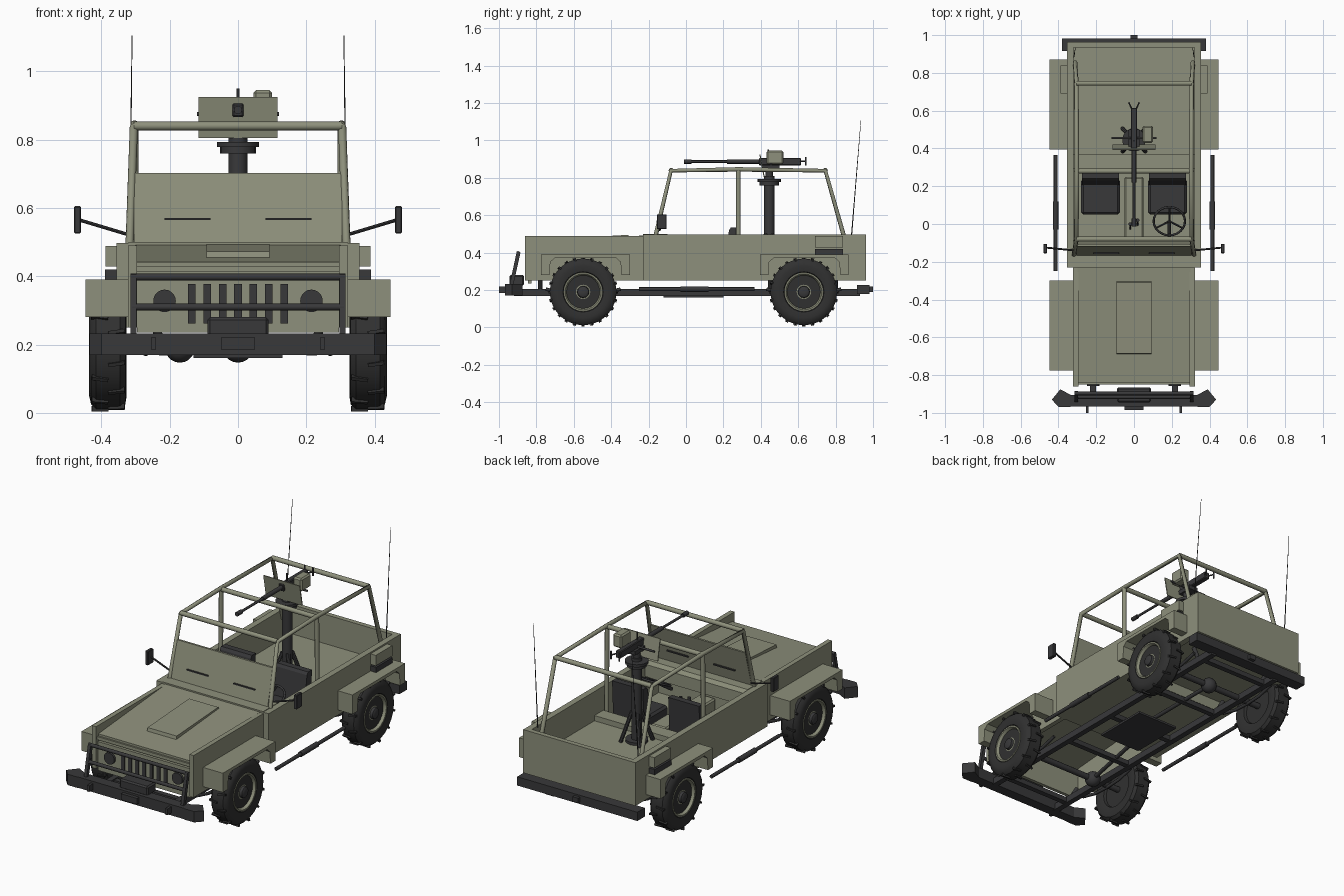
import bpy, bmesh
from math import pi, sin, cos
from mathutils import Vector, Matrix

if "Cube" in bpy.data.objects:
    bpy.data.objects.remove(bpy.data.objects["Cube"])

def mat(name, c):
    m = bpy.data.materials.new(name)
    m.diffuse_color = (*c, 1)
    m.use_nodes = True
    m.node_tree.nodes["Principled BSDF"].inputs["Base Color"].default_value = m.diffuse_color
    return m
KHAKI = mat("khaki", (0.27, 0.28, 0.2))
DARK = mat("dark_metal", (0.04, 0.04, 0.042))
RUBBER = mat("rubber", (0.03, 0.03, 0.03))

def finish(name, bm, m, smooth=False):
    bmesh.ops.recalc_face_normals(bm, faces=bm.faces)
    me = bpy.data.meshes.new(name)
    bm.to_mesh(me)
    bm.free()
    me.materials.append(m)
    ob = bpy.data.objects.new(name, me)
    bpy.context.collection.objects.link(ob)
    if smooth:
        bpy.context.view_layer.objects.active = ob
        ob.select_set(True)
        bpy.ops.object.shade_smooth_by_angle(angle=0.6)
        ob.select_set(False)
    return ob

def box(name, x, y, z, m=KHAKI, bevel=0):
    bm = bmesh.new()
    bmesh.ops.create_cube(bm, size=1)
    for v in bm.verts:
        v.co = Vector([(a + b) / 2 + c * (b - a) for (a, b), c in zip((x, y, z), v.co)])
    if bevel:
        bmesh.ops.bevel(bm, geom=bm.edges[:], offset=bevel, segments=1, affect='EDGES')
    return finish(name, bm, m)

def pair(name, x, y, z, m=KHAKI, bevel=0):
    box(name + "_left", x, y, z, m, bevel)
    box(name + "_right", (-x[1], -x[0]), y, z, m, bevel)

def rod(name, a, b, r, m=DARK, seg=12, r2=None):
    a, b = Vector(a), Vector(b)
    d = b - a
    bm = bmesh.new()
    bmesh.ops.create_cone(bm, cap_ends=True, segments=seg, radius1=r, radius2=r if r2 is None else r2, depth=d.length,
                          matrix=Matrix.Translation((a + b) / 2) @ d.to_track_quat('Z', 'Y').to_matrix().to_4x4())
    return finish(name, bm, m, True)

def tube(name, pts, r, m=KHAKI, cyclic=False):
    cu = bpy.data.curves.new(name, 'CURVE')
    cu.dimensions = '3D'
    cu.bevel_depth, cu.bevel_resolution, cu.use_fill_caps = r, 2, True
    sp = cu.splines.new('POLY')
    sp.points.add(len(pts) - 1)
    for p, q in zip(sp.points, pts):
        p.co = (*q, 1)
    sp.use_cyclic_u = cyclic
    cu.materials.append(m)
    ob = bpy.data.objects.new(name, cu)
    bpy.context.collection.objects.link(ob)
    return ob

def prism(name, pts, lo, hi, axis, m=KHAKI):
    """Extrude a 2D profile along an axis: 'x' takes (y, z) points, 'z' takes (x, y)."""
    bm = bmesh.new()
    f = bm.faces.new([bm.verts.new((lo, *p) if axis == 'x' else (*p, lo)) for p in pts])
    ex = bmesh.ops.extrude_face_region(bm, geom=[f])
    bmesh.ops.translate(bm, vec=(hi - lo, 0, 0) if axis == 'x' else (0, 0, hi - lo),
                        verts=[v for v in ex['geom'] if isinstance(v, bmesh.types.BMVert)])
    return finish(name, bm, m)

def lathe_x(name, prof, centre, s, m, seg=24):
    """Spin (x, radius) points about the x axis."""
    bm = bmesh.new()
    rings = [[bm.verts.new((centre[0] + s * x, centre[1] + r * cos(2 * pi * i / seg), centre[2] + r * sin(2 * pi * i / seg)))
              for i in range(seg)] for x, r in prof]
    for a, b in zip(rings, rings[1:]):
        for i in range(seg):
            bm.faces.new((a[i], a[i - 1], b[i - 1], b[i]))
    bm.faces.new(rings[0])
    bm.faces.new(rings[-1])
    return finish(name, bm, m, True)

# Tub: walls, tailgate, floors and cowl
pair("tub_side", (0.32, 0.355), (-0.23, 0.963), (0.25, 0.497))
box("tailgate", (-0.32, 0.32), (0.935, 0.963), (0.25, 0.497))
box("front_floor", (-0.32, 0.32), (-0.23, 0.3), (0.25, 0.27))
box("rear_floor", (-0.32, 0.32), (0.29, 0.935), (0.31, 0.33))
box("floor_step", (-0.32, 0.32), (0.29, 0.37), (0.25, 0.36))
box("firewall", (-0.32, 0.32), (-0.23, -0.21), (0.25, 0.495))
prism("cowl_dash", [(-0.23, 0.43), (-0.23, 0.5), (-0.1, 0.5), (-0.085, 0.48), (-0.085, 0.41)], -0.32, 0.32, 'x')
box("tunnel", (-0.05, 0.05), (-0.2, 0.25), (0.27, 0.34), KHAKI, 0.008)

# Hood, side panels and grille
pair("hood_side", (0.295, 0.322), (-0.86, -0.23), (0.25, 0.49))
prism("hood", [(-0.84, 0.42), (-0.84, 0.442), (-0.23, 0.492), (-0.23, 0.47)], -0.3, 0.3, 'x')
prism("hood_bulge", [(-0.69, 0.45), (-0.685, 0.473), (-0.31, 0.495), (-0.3, 0.48)], -0.092, 0.092, 'x')
box("hood_front_bar", (-0.295, 0.295), (-0.85, -0.835), (0.412, 0.43))
box("grille", (-0.295, 0.295), (-0.845, -0.825), (0.235, 0.4))
for i in range(7):
    box(f"grille_slot_{i}", (-0.146 + i * 0.045, -0.124 + i * 0.045), (-0.85, -0.84), (0.262, 0.377), DARK)

for s, side in ((1, "left"), (-1, "right")):
    rod("headlight_" + side, (0.215 * s, -0.858, 0.328), (0.215 * s, -0.83, 0.328), 0.033, DARK, 20)
    # Fenders: inverted U with chamfered inner corners
    for y0, y1, nm in ((-0.775, -0.3, "front"), (0.395, 0.87, "rear")):
        x0, x1 = sorted((0.32 * s, 0.447 * s))
        prism(f"{nm}_fender_{side}", [(y0, 0.28), (y0, 0.39), (y1, 0.39), (y1, 0.28), (y1 - 0.045, 0.28), (y1 - 0.05, 0.35),
                                     (y1 - 0.075, 0.372), (y0 + 0.075, 0.372), (y0 + 0.05, 0.35), (y0 + 0.045, 0.28)], x0, x1, 'x')
    # Wheels: tyre, lugs, dished rim, hub and rim holes
    for y, nm in ((-0.55, "front"), (0.63, "rear")):
        c = (0.38 * s, y, 0.19)
        tag = f"{nm}_{side}"
        lathe_x("tyre_" + tag, [(-0.03, 0.1), (-0.045, 0.105), (-0.054, 0.14), (-0.05, 0.165), (-0.035, 0.179), (0.035, 0.179),
                                (0.05, 0.165), (0.056, 0.14), (0.05, 0.108), (0.035, 0.1)], c, s, RUBBER)
        lathe_x("rim_" + tag, [(-0.03, 0.1), (0.042, 0.105), (0.05, 0.104), (0.05, 0.096), (0.04, 0.09), (0.022, 0.086),
                               (0.03, 0.055), (0.036, 0.035)], c, s, KHAKI)
        lathe_x("hub_" + tag, [(0.03, 0.034), (0.05, 0.03), (0.055, 0.022), (0.055, 0.005)], c, s, DARK, 12)
        bm = bmesh.new()
        for i in range(24):
            k = 1 if i % 2 else -1
            M = (Matrix.Translation(c) @ Matrix.Rotation(2 * pi * i / 24, 4, 'X') @ Matrix.Translation((0.024 * k, 0, 0.178))
                 @ Matrix.Rotation(0.15 * k, 4, 'Z') @ Matrix.Diagonal((0.048, 0.01, 0.016, 1)))
            bmesh.ops.create_cube(bm, size=1, matrix=M)
        finish("tread_lugs_" + tag, bm, RUBBER)
        bm = bmesh.new()
        for i in range(8):
            a = 2 * pi * i / 8
            bmesh.ops.create_cube(bm, size=1, matrix=Matrix.Translation((c[0] + 0.026 * s, y + 0.073 * cos(a), 0.19 + 0.073 * sin(a)))
                                  @ Matrix.Rotation(a, 4, 'X') @ Matrix.Diagonal((0.012, 0.016, 0.034, 1)))
        finish("rim_holes_" + tag, bm, DARK)
        # Leaf spring
        tube("leaf_spring_" + tag, [(0.27 * s, y - 0.2, 0.205), (0.27 * s, y - 0.1, 0.18), (0.27 * s, y, 0.175),
                                    (0.27 * s, y + 0.1, 0.18), (0.27 * s, y + 0.2, 0.205)], 0.009, DARK)
    # Side step, mirror arm, antenna
    rod("side_step_" + side, (0.415 * s, -0.25, 0.205), (0.415 * s, 0.365, 0.205), 0.01, DARK)
    rod("side_step_sleeve_" + side, (0.415 * s, -0.03, 0.205), (0.415 * s, 0.12, 0.205), 0.015, DARK)
    rod("mirror_arm_" + side, (0.315 * s, -0.14, 0.52), (0.465 * s, -0.125, 0.565), 0.005, DARK, 8)
    rod("antenna_" + side, (0.318 * s, 0.885, 0.49), (0.31 * s, 0.935, 1.105), 0.003, DARK, 6, 0.0012)
    # Roll cage side frame
    tube("cage_side_" + side, [(0.318 * s, -0.165, 0.48), (0.305 * s, -0.08, 0.838), (0.303 * s, 0.28, 0.845),
                               (0.305 * s, 0.745, 0.838), (0.312 * s, 0.855, 0.45)], 0.012)
    rod("cage_middle_post_" + side, (0.305 * s, 0.28, 0.3), (0.303 * s, 0.28, 0.84), 0.012, KHAKI)
    # Seats
    x0, x1 = sorted((0.075 * s, 0.28 * s))
    box("seat_cushion_" + side, (x0, x1), (0.05, 0.24), (0.3, 0.365), DARK, 0.012)
    prism("seat_back_" + side, [(0.205, 0.34), (0.23, 0.52), (0.24, 0.535), (0.275, 0.535), (0.265, 0.33)], x0 + 0.005, x1 - 0.005, 'x', DARK)
    box("seat_base_" + side, (x0 + 0.02, x1 - 0.02), (0.07, 0.24), (0.265, 0.31), DARK)
    # Windshield slits
    x0, x1 = sorted((0.08 * s, 0.215 * s))
    box("vision_slit_" + side, (x0, x1), (-0.158, -0.13), (0.564, 0.571), DARK)
    # Frame rails, body mounts and brush guard uprights
    x0, x1 = sorted((0.2 * s, 0.232 * s))
    box("frame_rail_" + side, (x0, x1), (-0.92, 0.93), (0.168, 0.205), DARK)
    for y in (-0.78, 0.45, 0.8):
        rod("body_mount_" + side, (0.216 * s, y, 0.2), (0.25 * s, y, 0.26), 0.012, DARK)
    prism("guard_upright_" + side, [(-0.945, 0.22), (-0.905, 0.405), (-0.885, 0.4), (-0.925, 0.22)], *sorted((0.297 * s, 0.315 * s)), 'x', DARK)

for y in (-0.08, 0.28, 0.745):
    rod("cage_crossbar", (-0.305, y, 0.84), (0.305, y, 0.84), 0.013, KHAKI)
prism("windshield_panel", [(-0.17, 0.49), (-0.118, 0.702), (-0.106, 0.702), (-0.158, 0.49)], -0.305, 0.305, 'x')
pair("mirror", (0.46, 0.48), (-0.155, -0.105), (0.525, 0.605), DARK, 0.003)
pair("side_bin", (0.355, 0.388), (0.69, 0.84), (0.428, 0.488))
pair("side_bin_bracket", (0.355, 0.39), (0.69, 0.84), (0.388, 0.42), DARK)

# Front bumper, winch and brush guard
box("front_bumper", (-0.34, 0.34), (-0.965, -0.905), (0.17, 0.232), DARK)
for s, side in ((1, "left"), (-1, "right")):
    prism("bumper_end_" + side, [(0.335 * s, -0.968), (0.4 * s, -0.968), (0.435 * s, -0.93), (0.39 * s, -0.875), (0.335 * s, -0.905)],
          0.17, 0.232, 'z', DARK)
box("bumper_plate", (-0.05, 0.05), (-0.985, -0.96), (0.185, 0.22), DARK)
pair("tow_shackle", (0.24, 0.255), (-1.0, -0.96), (0.185, 0.22), DARK)
box("winch", (-0.09, 0.09), (-0.945, -0.865), (0.225, 0.28), DARK, 0.008)
rod("guard_top", (-0.315, -0.897, 0.398), (0.315, -0.897, 0.398), 0.01)
rod("guard_middle", (-0.31, -0.916, 0.31), (0.31, -0.916, 0.31), 0.01)
# Rear bumper and hitch
box("rear_bumper", (-0.38, 0.38), (0.915, 0.982), (0.178, 0.228), DARK)
box("hitch", (-0.018, 0.018), (0.97, 1.0), (0.19, 0.218), DARK)

# Running gear
for y, dx, nm in ((-0.55, -0.17, "front"), (0.63, 0, "rear")):
    rod(nm + "_axle", (-0.36, y, 0.19), (0.36, y, 0.19), 0.017)
    bm = bmesh.new()
    bmesh.ops.create_uvsphere(bm, u_segments=16, v_segments=10, radius=0.043, matrix=Matrix.Translation((dx, y, 0.19)))
    finish(nm + "_differential", bm, DARK, True)
rod("front_driveshaft", (-0.17, -0.55, 0.19), (-0.06, 0, 0.19), 0.011)
rod("rear_driveshaft", (0, 0.63, 0.19), (0, 0.15, 0.19), 0.011)
for y in (-0.82, -0.3, 0.05, 0.42, 0.84):
    box("frame_crossmember", (-0.21, 0.21), (y - 0.015, y + 0.015), (0.172, 0.2), DARK)
box("skid_plate", (-0.13, 0.13), (-0.12, 0.2), (0.16, 0.172), DARK)

# Steering wheel and levers
C, tilt = Vector((0.187, 0.015, 0.455)), Matrix.Rotation(0.45, 3, 'X')
tube("steering_wheel", [C + tilt @ Vector((0.083 * cos(i * pi / 12), 0.083 * sin(i * pi / 12), 0)) for i in range(24)], 0.006, DARK, True)
for a in (pi / 2, pi * 7 / 6, pi * 11 / 6):
    rod("steering_spoke", C, C + tilt @ Vector((0.083 * cos(a), 0.083 * sin(a), 0)), 0.005, DARK, 8)
rod("steering_column", C, C + Vector((0, -0.15, -0.1)), 0.01)
for x, y in ((-0.02, 0.0), (0.02, 0.02)):
    rod("gear_lever", (x, y - 0.03, 0.33), (x, y, 0.4), 0.004)
    rod("gear_knob", (x, y, 0.395), (x, y, 0.415), 0.009)

# Gun pedestal with braces
rod("pedestal", (0, 0.445, 0.32), (0, 0.445, 0.81), 0.028, DARK, 16)
rod("pedestal_foot", (0, 0.445, 0.325), (0, 0.445, 0.345), 0.06, DARK, 16)
rod("pedestal_ring", (0, 0.445, 0.76), (0, 0.445, 0.778), 0.052, DARK, 20)
rod("pedestal_collar", (0, 0.445, 0.778), (0, 0.445, 0.793), 0.062, DARK, 20)
for i in range(4):
    a = pi / 4 + i * pi / 2
    rod("pedestal_brace", (0.085 * cos(a), 0.445 + 0.085 * sin(a), 0.33), (0.025 * cos(a), 0.445 + 0.025 * sin(a), 0.5), 0.011, DARK, 8)
# Gun, cradle, shield, ammunition box
rod("cradle_pin", (0, 0.445, 0.8), (0, 0.445, 0.865), 0.02)
box("cradle", (-0.028, 0.028), (0.41, 0.5), (0.845, 0.868), DARK)
box("receiver", (-0.016, 0.016), (0.39, 0.615), (0.866, 0.906), DARK, 0.004)
rod("barrel_jacket", (0, 0.22, 0.887), (0, 0.39, 0.887), 0.012)
rod("barrel", (0, 0.0, 0.887), (0, 0.25, 0.887), 0.007)
rod("muzzle", (0, -0.012, 0.887), (0, 0.03, 0.887), 0.012)
rod("rear_sight", (0, 0.44, 0.9), (0, 0.44, 0.95), 0.004)
rod("cross_handle", (-0.12, 0.455, 0.875), (0.12, 0.455, 0.875), 0.006)
for s in (-1, 1):
    rod("grip", (0.026 * s, 0.64, 0.865), (0.026 * s, 0.64, 0.91), 0.005)
    rod("grip_arm", (0.012 * s, 0.61, 0.888), (0.026 * s, 0.64, 0.888), 0.004)
prism("gun_shield", [(0.415, 0.805), (0.392, 0.925), (0.398, 0.925), (0.421, 0.805)], -0.115, 0.115, 'x')
box("ammunition_box", (0.045, 0.1), (0.43, 0.52), (0.87, 0.945), KHAKI, 0.008)
